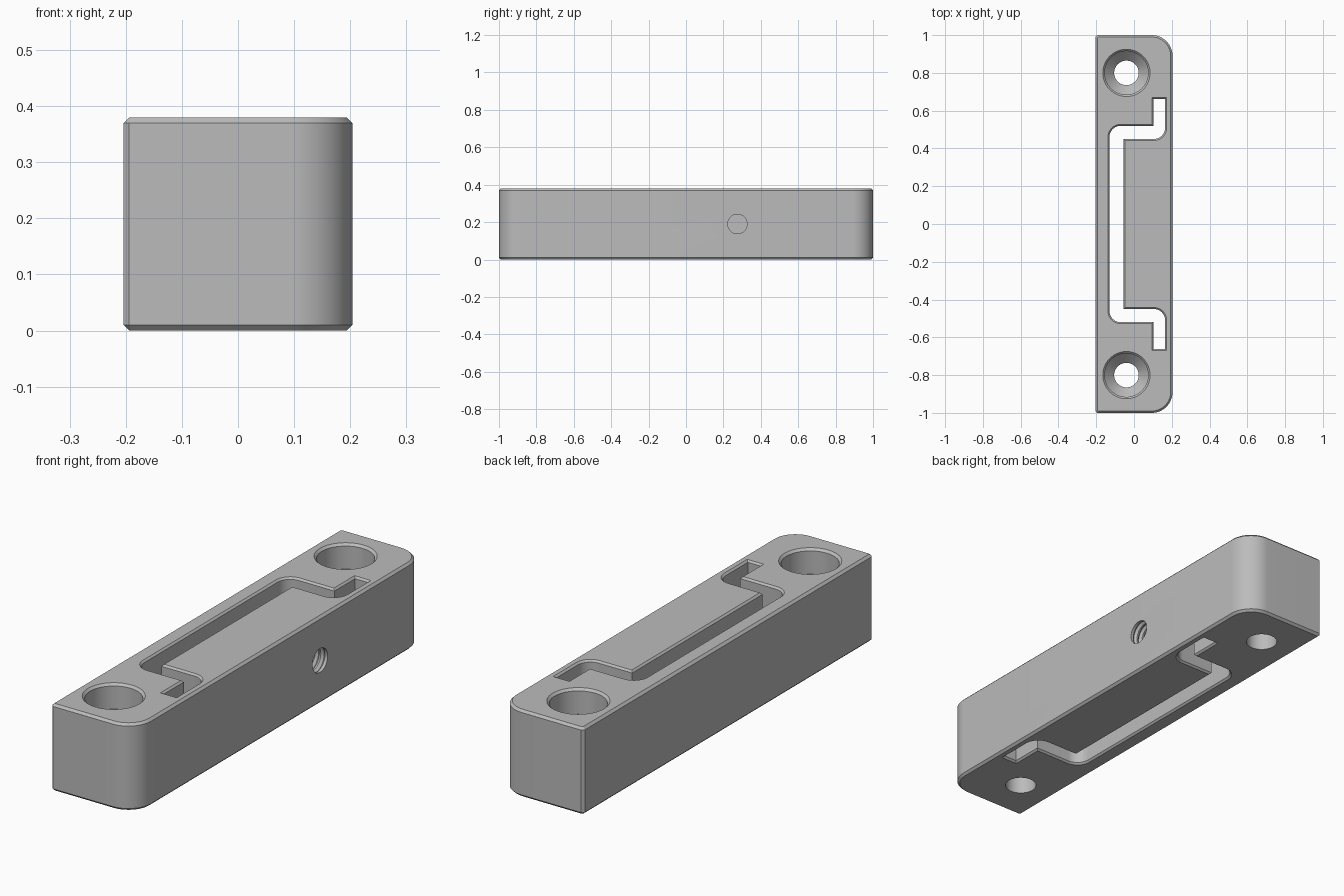
import bpy, bmesh, math
from mathutils import Vector, Matrix

cube = bpy.data.objects.get("Cube")
if cube:
    bpy.data.objects.remove(cube, do_unlink=True)

HEIGHT, HALF_WIDTH, CHAMFER = 0.38, 0.204, 0.01

grey = bpy.data.materials.new("grey")
grey.use_nodes = True
grey.diffuse_color = (0.5, 0.5, 0.5, 1)
grey.node_tree.nodes["Principled BSDF"].inputs["Base Color"].default_value = (0.5, 0.5, 0.5, 1)


def rounded(corners):
    """Outline from right-angled corners (x, y, radius, arc steps)."""
    points = []
    for i, (x, y, r, steps) in enumerate(corners):
        p = Vector((x, y))
        if r == 0:
            points.append(p)
            continue
        d1 = (Vector(corners[i - 1][:2]) - p).normalized()
        d2 = (Vector(corners[(i + 1) % len(corners)][:2]) - p).normalized()
        centre = p + r * (d1 + d2)
        for k in range(steps + 1):
            a = math.pi / 2 * k / steps
            points.append(centre - r * (d2 * math.cos(a) + d1 * math.sin(a)))
    return points


def circle(radius, count=64):
    return [Vector((math.cos(t), math.sin(t))) * radius
            for t in (2 * math.pi * i / count for i in range(count))]


def grown(points, amount):
    """Push a counter-clockwise outline outward with mitred corners."""
    result = []
    for i, p in enumerate(points):
        a = (p - points[i - 1]).normalized()
        b = (points[(i + 1) % len(points)] - p).normalized()
        n1, n2 = Vector((a.y, -a.x)), Vector((b.y, -b.x))
        result.append(p + (n1 + n2) * amount / (1 + n1.dot(n2)))
    return result


def prism(name, outline, layers, matrix=Matrix()):
    """Stack the outline at each (height, growth) layer and cap the ends."""
    bm = bmesh.new()
    rings = [[bm.verts.new((p.x, p.y, z)) for p in grown(outline, g)] for z, g in layers]
    n = len(outline)
    for low, high in zip(rings, rings[1:]):
        for i in range(n):
            j = (i + 1) % n
            bm.faces.new((low[i], low[j], high[j], high[i]))
    bm.faces.new(rings[0][::-1])
    bm.faces.new(rings[-1])
    bm.transform(matrix)
    mesh = bpy.data.meshes.new(name)
    bm.to_mesh(mesh)
    bm.free()
    mesh.materials.append(grey)
    obj = bpy.data.objects.new(name, mesh)
    bpy.context.collection.objects.link(obj)
    return obj


# Bar with two rounded corners and chamfered edges
body = prism("clamp_body", rounded([
    (-HALF_WIDTH, -1, CHAMFER, 1), (HALF_WIDTH, -1, 0.11, 16),
    (HALF_WIDTH, 1, 0.11, 16), (-HALF_WIDTH, 1, CHAMFER, 1)]),
    [(0, -CHAMFER), (CHAMFER, 0), (HEIGHT - CHAMFER, 0), (HEIGHT, -CHAMFER)])

# Through slot that frees the flexing tongue
half = [(0.165, 0.45, 0.06, 10), (0.165, 0.662, 0, 0), (0.102, 0.662, 0, 0),
        (0.102, 0.52, 0, 0), (-0.13, 0.52, 0.06, 10)]
mirrored = [(x, -y, r, s) for x, y, r, s in reversed(half)]
slot = rounded(half + mirrored + [(-0.055, -0.45, 0, 0), (-0.055, 0.45, 0, 0)])
edge = 0.008
cutters = [prism("slot_cutter", slot, [
    (-edge, 2 * edge), (edge, 0), (HEIGHT - edge, 0), (HEIGHT + edge, 2 * edge)])]

# Screw holes: bore, cone seat, head pocket and chamfered rim
for y in (-0.8, 0.8):
    cutters.append(prism("screw_hole_cutter", circle(0.065), [
        (-0.05, 0), (0.22, 0), (0.27, 0.05),
        (HEIGHT - CHAMFER, 0.05), (HEIGHT + CHAMFER, 0.05 + 2 * CHAMFER)],
        Matrix.Translation((-0.04, y, 0))))

# Threaded side hole running through the tongue into the slot
thread = [(-0.09, 0)]
for i in range(9):
    x = -0.045 + i * 0.027
    thread += [(x, 0), (x + 0.01, 0.009), (x + 0.02, 0)]
thread.append((0.25, 0))
cutters.append(prism("side_hole_cutter", circle(0.052, 40), thread,
                     Matrix.Translation((0, 0.275, 0.19)) @ Matrix.Rotation(math.pi / 2, 4, 'Y')))

# Cut everything out of the bar
bpy.context.view_layer.objects.active = body
for cutter in cutters:
    cutter.hide_render = True
    mod = body.modifiers.new(cutter.name, 'BOOLEAN')
    mod.operation = 'DIFFERENCE'
    mod.solver = 'EXACT'
    mod.object = cutter
    bpy.ops.object.modifier_apply(modifier=mod.name)
    bpy.data.objects.remove(cutter, do_unlink=True)

bpy.ops.object.select_all(action='DESELECT')
body.select_set(True)
bpy.ops.object.shade_smooth_by_angle(angle=math.radians(30))
